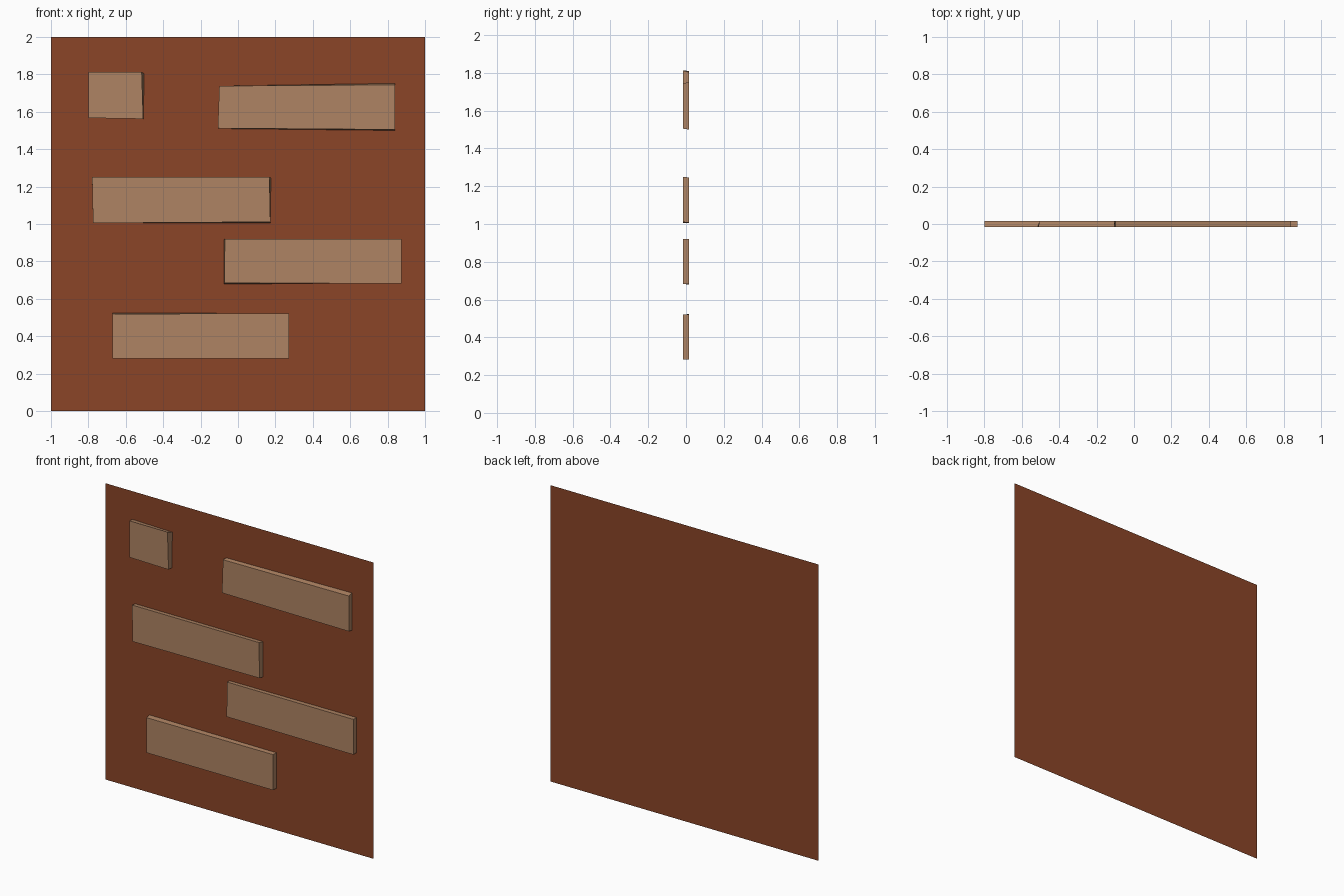
import bpy, bmesh

if "Cube" in bpy.data.objects:
    bpy.data.objects.remove(bpy.data.objects["Cube"])

Y_FRONT, Y_BACK = -0.017, 0.017


def material(name, rgb):
    m = bpy.data.materials.new(name)
    m.diffuse_color = (*rgb, 1)
    m.use_nodes = True
    m.node_tree.nodes["Principled BSDF"].inputs["Base Color"].default_value = m.diffuse_color
    return m


WALL = material("red_brown_wall", (0.258, 0.0595, 0.0203))
BRICK = material("tan_brick", (0.429, 0.231, 0.125))


def make_object(name, bm, mat):
    mesh = bpy.data.meshes.new(name)
    bm.to_mesh(mesh)
    bm.free()
    mesh.materials.append(mat)
    obj = bpy.data.objects.new(name, mesh)
    bpy.context.collection.objects.link(obj)
    return obj


def brick(name, front, back):
    """Slab with slightly skewed corners, open where it sits on the wall."""
    bm = bmesh.new()
    f = [bm.verts.new((x, Y_FRONT, z)) for x, z in front]
    b = [bm.verts.new((x, Y_BACK, z)) for x, z in back]
    bm.faces.new(f)
    for i in range(4):
        j = (i + 1) % 4
        bm.faces.new((f[j], f[i], b[i], b[j]))
    return make_object(name, bm, BRICK)


# Flat wall panel, a single sheet behind the bricks
bm = bmesh.new()
bm.faces.new([bm.verts.new((x, Y_BACK, z)) for x, z in ((-1, 0), (1, 0), (1, 2), (-1, 2))])
make_object("wall_panel", bm, WALL)

# Bricks: corners run bottom left, bottom right, top right, top left
brick("half_brick_top_left",
      [(-.80, 1.567), (-.507, 1.562), (-.515, 1.813), (-.80, 1.813)],
      [(-.80, 1.567), (-.506, 1.562), (-.502, 1.803), (-.80, 1.810)])
brick("brick_top_right",
      [(-.108, 1.512), (.84, 1.505), (.84, 1.744), (-.10, 1.738)],
      [(-.106, 1.510), (.84, 1.500), (.84, 1.752), (-.10, 1.738)])
brick("brick_upper_left",
      [(-.775, 1.005), (.173, 1.011), (.168, 1.25), (-.78, 1.25)],
      [(-.775, 1.006), (.173, 1.006), (.176, 1.246), (-.78, 1.246)])
brick("brick_middle_right",
      [(-.073, .685), (.873, .682), (.873, .92), (-.07, .92)],
      [(-.075, .680), (.873, .682), (.873, .92), (-.075, .915)])
brick("brick_lower_left",
      [(-.672, .282), (.274, .282), (.274, .522), (-.672, .519)],
      [(-.672, .282), (.274, .282), (.274, .522), (-.672, .524)])
